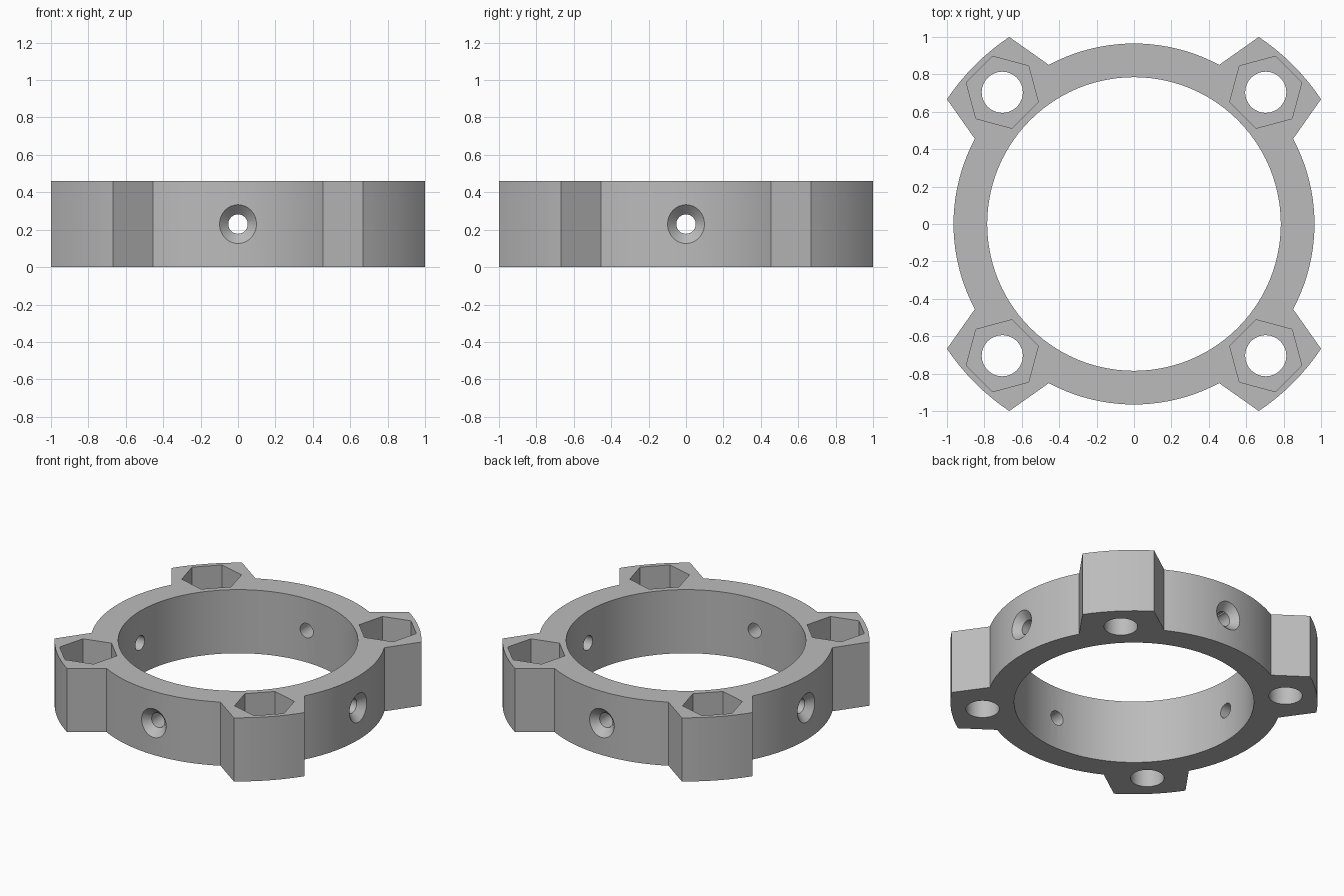
import bpy, bmesh
from math import radians, degrees, cos, sin, atan2, pi

if "Cube" in bpy.data.objects:
    bpy.data.objects.remove(bpy.data.objects["Cube"], do_unlink=True)

HEIGHT = 0.46
RING_R, BORE_R, LUG_R = 0.965, 0.785, 1.202
LUG_ROOT = atan2(0.455, 0.85)      # angle where a lug leaves the ring
LUG_TIP = atan2(0.667, 1.0)        # angle of the lug's outer corner
HOLE_DIST = 0.996                  # bolt hole distance from the axis

grey = bpy.data.materials.new("Plain grey")
grey.use_nodes = True
colour = (0.50, 0.50, 0.50, 1)
grey.diffuse_color = colour
grey.node_tree.nodes["Principled BSDF"].inputs["Base Color"].default_value = colour


def arc(radius, start, end, steps):
    angles = [start + (end - start) * i / steps for i in range(steps + 1)]
    return [(radius * cos(a), radius * sin(a)) for a in angles]


# Outer outline: ring arc then lug arc, four times round
outline = []
for k in range(4):
    turn = k * pi / 2
    outline += arc(RING_R, turn - LUG_ROOT, turn + LUG_ROOT, 20)
    outline += arc(LUG_R, turn + LUG_TIP, turn + pi / 2 - LUG_TIP, 8)

bm = bmesh.new()
base = bm.faces.new([bm.verts.new((x, y, 0)) for x, y in outline])
top = bmesh.ops.extrude_face_region(bm, geom=[base])
bmesh.ops.translate(bm, vec=(0, 0, HEIGHT),
                    verts=[v for v in top["geom"] if isinstance(v, bmesh.types.BMVert)])
bmesh.ops.recalc_face_normals(bm, faces=bm.faces)
mesh = bpy.data.meshes.new("mounting_ring")
bm.to_mesh(mesh)
bm.free()
mesh.materials.append(grey)
ring = bpy.data.objects.new("mounting_ring", mesh)
bpy.context.collection.objects.link(ring)


def cut(r1, r2, depth, location, rotation=(0, 0, 0), sides=48):
    """Subtract a cylinder, prism or cone from the ring."""
    bpy.ops.mesh.primitive_cone_add(vertices=sides, radius1=r1, radius2=r2, depth=depth,
                                    location=location, rotation=rotation)
    cutter = bpy.context.object
    cutter.hide_render = True
    mod = ring.modifiers.new("cut", 'BOOLEAN')
    mod.operation = 'DIFFERENCE'
    mod.solver = 'EXACT'
    mod.object = cutter
    bpy.ops.object.select_all(action='DESELECT')
    bpy.context.view_layer.objects.active = ring
    ring.select_set(True)
    bpy.ops.object.modifier_apply(modifier=mod.name)
    bpy.data.objects.remove(cutter, do_unlink=True)


# Central bore
cut(BORE_R, BORE_R, 2, (0, 0, HEIGHT / 2), sides=96)

for k in range(4):
    # Bolt hole and hexagonal nut pocket in each lug
    a = pi / 4 + k * pi / 2
    x, y = HOLE_DIST * cos(a), HOLE_DIST * sin(a)
    cut(0.11, 0.11, 2, (x, y, HEIGHT / 2))
    cut(0.199, 0.199, HEIGHT, (x, y, HEIGHT), (0, 0, a - radians(60)), sides=6)

    # Countersunk radial screw hole through the ring wall
    a = k * pi / 2
    turn = (0, pi / 2, a)
    cut(0.052, 0.052, 0.5, (0.87 * cos(a), 0.87 * sin(a), HEIGHT / 2), turn, sides=32)
    cut(0.052, 0.152, 0.1, (0.963 * cos(a), 0.963 * sin(a), HEIGHT / 2), turn, sides=32)

bpy.ops.object.shade_smooth_by_angle(angle=radians(25))
